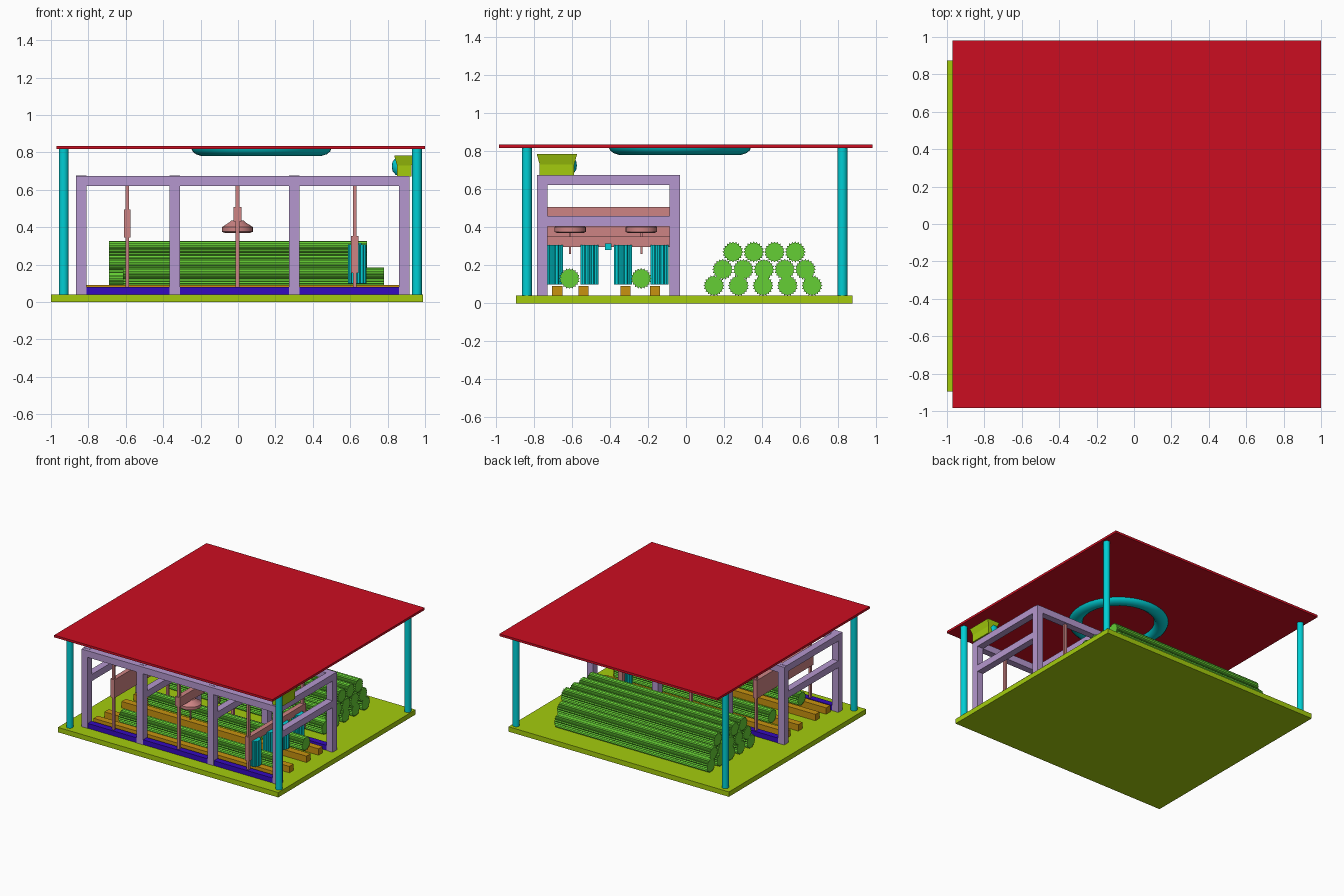
import bpy, bmesh, math
from mathutils import Matrix

if "Cube" in bpy.data.objects:
    bpy.data.objects.remove(bpy.data.objects["Cube"])


def mat(name, r, g, b):
    m = bpy.data.materials.new(name)
    m.diffuse_color = (r, g, b, 1)
    m.use_nodes = True
    m.node_tree.nodes["Principled BSDF"].inputs["Base Color"].default_value = m.diffuse_color
    return m


RED = mat("red", 0.60, 0.004, 0.015)
LIME = mat("lime", 0.37, 0.60, 0.004)
CYAN = mat("cyan", 0.0, 0.62, 0.66)
LILAC = mat("lilac", 0.46, 0.31, 0.62)
BLUE = mat("blue", 0.035, 0.003, 0.52)
GOLD = mat("gold", 0.58, 0.29, 0.005)
GREEN = mat("green", 0.13, 0.62, 0.035)
PINK = mat("pink", 0.61, 0.23, 0.23)


def finish(name, bm, m, smooth=False):
    bmesh.ops.recalc_face_normals(bm, faces=bm.faces)
    me = bpy.data.meshes.new(name)
    bm.to_mesh(me)
    bm.free()
    me.materials.append(m)
    ob = bpy.data.objects.new(name, me)
    bpy.context.collection.objects.link(ob)
    if smooth:
        bpy.ops.object.select_all(action='DESELECT')
        ob.select_set(True)
        bpy.context.view_layer.objects.active = ob
        bpy.ops.object.shade_smooth_by_angle(angle=math.radians(35))
    return ob


def box(name, x0, x1, y0, y1, z0, z1, m, flare=0.0):
    """Box from limits; flare widens the top."""
    bm = bmesh.new()
    lo = [bm.verts.new(p) for p in ((x0, y0, z0), (x1, y0, z0), (x1, y1, z0), (x0, y1, z0))]
    hi = [bm.verts.new(p) for p in ((x0 - flare, y0 - flare, z1), (x1 + flare, y0 - flare, z1),
                                    (x1 + flare, y1 + flare, z1), (x0 - flare, y1 + flare, z1))]
    bm.faces.new(lo)
    bm.faces.new(hi)
    for i in range(4):
        j = (i + 1) % 4
        bm.faces.new((lo[i], lo[j], hi[j], hi[i]))
    return finish(name, bm, m)


def lathe(name, x, y, profile, m, n=32, closed=False):
    """Turn (radius, z) points about a vertical axis."""
    bm = bmesh.new()
    rings = [[bm.verts.new((x + r * math.cos(2 * math.pi * i / n),
                            y + r * math.sin(2 * math.pi * i / n), z)) for i in range(n)]
             for r, z in profile]
    pairs = list(zip(rings, rings[1:]))
    if closed:
        pairs.append((rings[-1], rings[0]))
    else:
        bm.faces.new(rings[0])
        bm.faces.new(rings[-1])
    for a, b in pairs:
        for i in range(n):
            j = (i + 1) % n
            bm.faces.new((a[i], a[j], b[j], b[i]))
    return finish(name, bm, m, True)


def ridged(name, loc, length, r_out, r_in, teeth, m, along_x):
    """Bar with a toothed cross-section, like bark ridges or a grooved roller."""
    bm = bmesh.new()
    prof = []
    for i in range(teeth * 2):
        a = math.pi * i / teeth
        r = r_in if i % 2 else r_out
        prof.append(bm.verts.new((r * math.cos(a), r * math.sin(a), 0)))
    f = bm.faces.new(prof)
    ext = bmesh.ops.extrude_face_region(bm, geom=[f])
    bmesh.ops.translate(bm, vec=(0, 0, length),
                        verts=[v for v in ext["geom"] if isinstance(v, bmesh.types.BMVert)])
    t = Matrix.Translation(loc)
    if along_x:
        t = t @ Matrix.Rotation(math.pi / 2, 4, 'Y')
    bm.transform(t)
    return finish(name, bm, m)


# floor, roof and corner posts
box("floor", -1.0, 0.99, -0.895, 0.875, 0, 0.04, LIME)
box("roof", -0.97, 1.0, -0.985, 0.98, 0.817, 0.835, RED)
for x in (-0.932, 0.957):
    for y in (-0.837, 0.823):
        lathe("corner_post", x, y, [(0.026, 0.04), (0.026, 0.82)], CYAN, 24)

# ring lamp under the roof
lathe("ceiling_ring", 0.125, -0.032,
      [(0.373, 0.817), (0.368, 0.805), (0.35, 0.79), (0.322, 0.781),
       (0.298, 0.785), (0.278, 0.797), (0.268, 0.817)], CYAN, 48, True)

# machine frame: two rows of posts, long beams and cross beams
YF, YB, H = -0.757, -0.06, 0.028
for x in (-0.837, -0.337, 0.302, 0.888):
    for y in (YF, YB):
        box("frame_post", x - H, x + H, y - H, y + H, 0.04, 0.672, LILAC)
    box("top_cross_beam", x - H, x + H, YF, YB, 0.622, 0.676, LILAC)
    box("middle_cross_beam", x - H, x + H, YF, YB, 0.405, 0.46, LILAC)
for y in (YF, YB):
    box("long_top_beam", -0.864, 0.914, y - H, y + H, 0.62, 0.674, LILAC)
    box("floor_rail", -0.81, 0.862, y - 0.025, y + 0.025, 0.04, 0.08, BLUE)

# bed bars under the logs being worked
for y in (-0.678, -0.539, -0.318, -0.163):
    box("bed_bar", -0.81, 0.86, y - 0.027, y + 0.027, 0.04, 0.092, GOLD)

# logs on the bed and in the pile
for y in (-0.613, -0.236):
    ridged("bed_log", (-0.615, y, 0.13), 1.395, 0.055, 0.046, 20, GREEN, True)
for z, y0, y1, n in ((0.093, 0.147, 0.663, 5), (0.178, 0.193, 0.628, 5), (0.27, 0.247, 0.575, 4)):
    for i in range(n):
        ridged("pile_log", (-0.69, y0 + (y1 - y0) * i / (n - 1), z),
               1.38, 0.055, 0.046, 20, GREEN, True)

# three guide stations with thin rods at the front and back
for x in (-0.592, -0.003, 0.624):
    for y in (YF, YB):
        box("guide_rod", x - 0.01, x + 0.01, y - 0.01, y + 0.01, 0.08, 0.625, PINK)

# wide press panel on the left
box("press_panel", -0.61, -0.574, -0.775, -0.042, 0.345, 0.495, PINK)

# middle carriage with two domed discs
box("disc_carriage", -0.024, 0.018, -0.775, -0.042, 0.43, 0.507, PINK)
for y in (-0.61, -0.235):
    lathe("disc", -0.003, y, [(0.07, 0.37), (0.083, 0.376), (0.083, 0.4), (0.045, 0.425),
                              (0.035, 0.435)], PINK, 24)
    box("disc_spindle", -0.008, 0.002, y - 0.005, y + 0.005, 0.26, 0.38, PINK)

# right carriage carrying grooved rollers
box("roller_carriage", 0.604, 0.644, -0.775, -0.042, 0.295, 0.352, PINK)
for y in (YF, YB):
    box("carriage_sleeve", 0.604, 0.644, y - 0.018, y + 0.018, 0.155, 0.352, PINK)
for y in (-0.695, -0.507, -0.332, -0.14):
    ridged("roller", (0.638, y, 0.1), 0.207, 0.049, 0.042, 14, CYAN, False)
box("roller_motor", 0.625, 0.66, -0.425, -0.393, 0.28, 0.315, CYAN)

# flared hopper on the frame corner
box("hopper_base", 0.85, 0.928, -0.77, -0.588, 0.672, 0.73, LIME)
box("hopper_top", 0.85, 0.928, -0.77, -0.588, 0.73, 0.784, LIME, 0.015)
lathe("hopper_drum", 0.868, -0.62, [(0.025, 0.68), (0.042, 0.7), (0.046, 0.725),
                                    (0.042, 0.75), (0.025, 0.77)], CYAN, 16)
